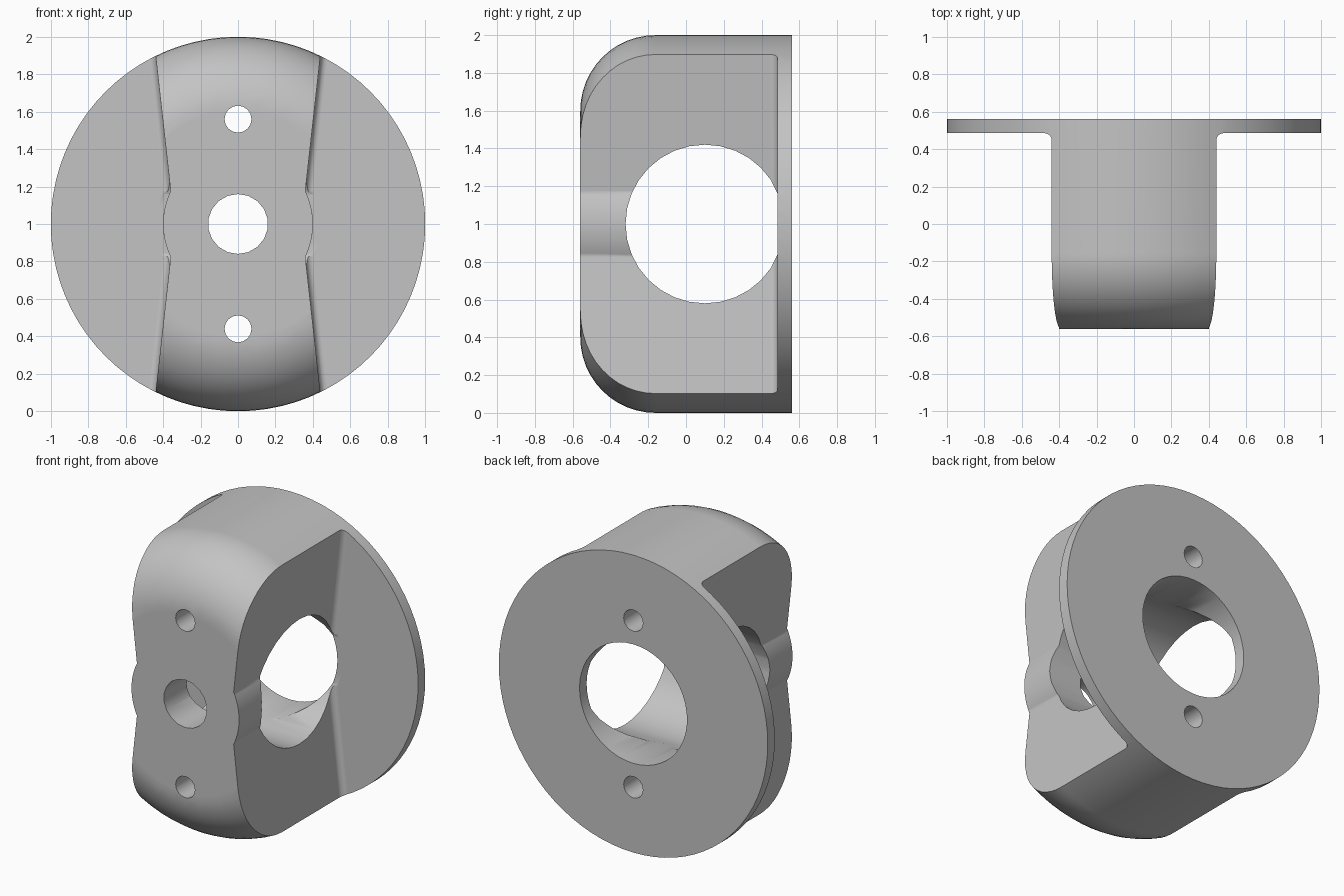
import bpy, bmesh, math
from mathutils import Matrix, Vector

cube = bpy.data.objects.get("Cube")
if cube:
    bpy.data.objects.remove(cube, do_unlink=True)

# Dimensions
FRONT, BACK, FLANGE = -0.56, 0.56, 0.485
ROUND, FILLET = 0.4, 0.04
SIDE_R, SIDE_Y = 0.42, 0.1

grey = bpy.data.materials.new("plain grey")
grey.use_nodes = True
grey.diffuse_color = (0.55, 0.55, 0.55, 1)
grey.node_tree.nodes["Principled BSDF"].inputs["Base Color"].default_value = grey.diffuse_color


def make_object(name, bm):
    bmesh.ops.recalc_face_normals(bm, faces=bm.faces)
    mesh = bpy.data.meshes.new(name)
    bm.to_mesh(mesh)
    bm.free()
    mesh.materials.append(grey)
    obj = bpy.data.objects.new(name, mesh)
    bpy.context.collection.objects.link(obj)
    return obj


def cylinder(name, radius, start, end, axis, sides, offset=(0, 0, 1)):
    bm = bmesh.new()
    bmesh.ops.create_cone(bm, cap_ends=True, segments=sides, radius1=radius,
                          radius2=radius, depth=end - start)
    bm.transform(Matrix.Translation((0, 0, (start + end) / 2)))
    turn = Matrix.Rotation(math.pi / 2, 4, "Y") if axis == "X" else Matrix.Rotation(-math.pi / 2, 4, "X")
    bm.transform(Matrix.Translation(offset) @ turn)
    return make_object(name, bm)


def combine(target, tool, operation):
    tool.hide_render = True
    mod = target.modifiers.new(operation, "BOOLEAN")
    mod.operation, mod.object, mod.solver = operation, tool, "EXACT"
    bpy.context.view_layer.objects.active = target
    bpy.ops.object.modifier_apply(modifier=mod.name)
    bpy.data.objects.remove(tool, do_unlink=True)


# Round envelope: a turned drum with a rounded front edge
bm = bmesh.new()
profile = [(0, FRONT)]
for i in range(13):
    a = math.pi / 2 * i / 12
    profile.append((1 - ROUND + ROUND * math.sin(a), FRONT + ROUND - ROUND * math.cos(a)))
profile += [(1, BACK), (0, BACK)]
verts = [bm.verts.new((r, y, 1)) for r, y in profile]
edges = [bm.edges.new(pair) for pair in zip(verts, verts[1:])]
bmesh.ops.spin(bm, geom=verts + edges, cent=(0, 0, 1), axis=(0, 1, 0),
               angle=math.tau, steps=80, use_merge=True)
bmesh.ops.remove_doubles(bm, verts=bm.verts, dist=0.0005)
bmesh.ops.dissolve_limit(bm, angle_limit=0.01, verts=bm.verts, edges=bm.edges)
mount = make_object("motor_mount", bm)


# Waisted block with a central bulge, flaring into the full flange at the back
def half_width(z):
    bulge = math.sqrt(max(0, 0.16 - z * z))
    return max(0.36 + 0.111 * (abs(z) - 0.18), bulge)


heights = [-1.3] + [0.176 * i / 8 for i in range(-8, 9)] + [1.3]
rings = [(-0.7, 0)]
for i in range(6):
    a = math.pi / 2 * i / 5
    rings.append((FLANGE - FILLET + FILLET * math.sin(a), FILLET * (1 - math.cos(a))))
rings += [(FLANGE, 1), (0.7, 1)]

bm = bmesh.new()
loops = []
for y, extra in rings:
    right = [(half_width(z) + extra, y, 1 + z) for z in heights]
    left = [(-x, y, z) for x, y, z in reversed(right)]
    loops.append([bm.verts.new(p) for p in right + left])
for low, high in zip(loops, loops[1:]):
    for i in range(len(low)):
        j = (i + 1) % len(low)
        bm.faces.new((low[i], low[j], high[j], high[i]))
bm.faces.new(loops[0])
bm.faces.new(loops[-1])
combine(mount, make_object("waisted_block", bm), "INTERSECT")

# Cross hole through the sides, stopping at the flange
cross = cylinder("cross_hole", SIDE_R, -0.7, 0.7, "X", 32, (0, SIDE_Y, 1))
for v in cross.data.vertices:
    v.co.y = min(v.co.y, FLANGE - 0.0005)
combine(mount, cross, "DIFFERENCE")

# Rear bore, front hole and two screw holes
combine(mount, cylinder("rear_bore", 0.4, SIDE_Y, 0.8, "Y", 48), "DIFFERENCE")
combine(mount, cylinder("front_hole", 0.16, -0.8, 0, "Y", 18), "DIFFERENCE")
for side in (-1, 1):
    screw = cylinder("screw_hole", 0.072, -0.8, 0.8, "Y", 16, (0, 0, 1 + 0.56 * side))
    combine(mount, screw, "DIFFERENCE")

# Smooth curved walls, crisp edges
bpy.ops.object.select_all(action="DESELECT")
mount.select_set(True)
bpy.context.view_layer.objects.active = mount
bpy.ops.object.shade_smooth_by_angle(angle=math.radians(35))
weighted = mount.modifiers.new("even_shading", "WEIGHTED_NORMAL")
weighted.keep_sharp = True
